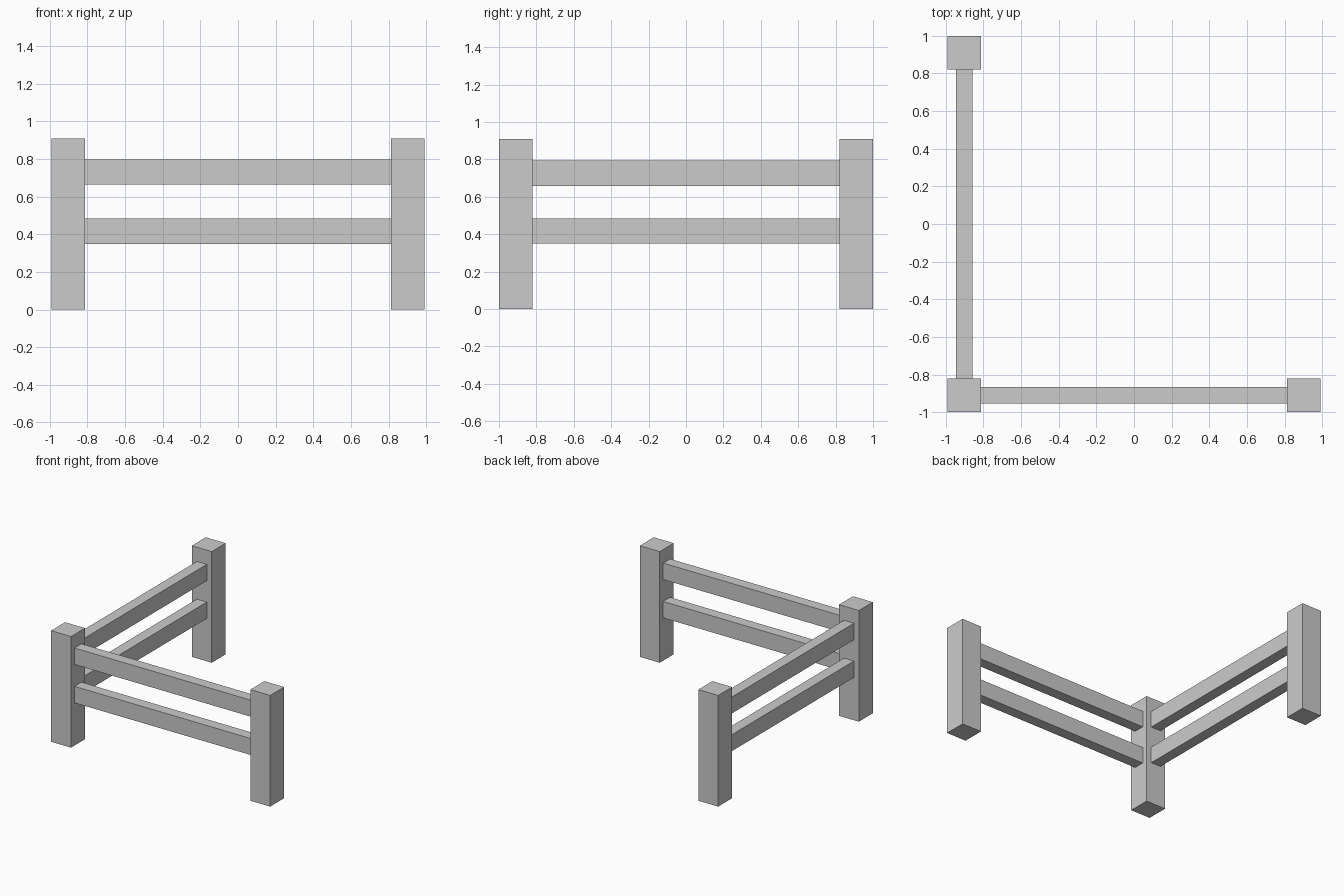
import bpy

cube = bpy.data.objects.get("Cube")
if cube:
    bpy.data.objects.remove(cube, do_unlink=True)

grey = bpy.data.materials.new("light_grey")
grey.use_nodes = True
colour = (0.6, 0.6, 0.6, 1)
grey.diffuse_color = colour
grey.node_tree.nodes["Principled BSDF"].inputs["Base Color"].default_value = colour


def box(name, centre, size):
    bpy.ops.mesh.primitive_cube_add(size=1, location=centre)
    obj = bpy.context.object
    obj.name = name
    obj.scale = size
    bpy.ops.object.transform_apply(location=False, rotation=False, scale=True)
    obj.data.materials.append(grey)
    return obj


post_width, post_height = 0.18, 0.91
rail_depth, rail_height = 0.09, 0.135
reach_x, reach_y = 0.902, 0.91
length_x = 2 * reach_x - post_width
length_y = 2 * reach_y - post_width

# Posts: one at the corner, one at the end of each fence run
posts = {
    "corner_post": (-reach_x, -reach_y),
    "front_end_post": (reach_x, -reach_y),
    "side_end_post": (-reach_x, reach_y),
}
for name, (x, y) in posts.items():
    box(name, (x, y, post_height / 2), (post_width, post_width, post_height))

# Two rails on each run, spanning between the posts
for level, front_z, side_z in (("lower", 0.417, 0.417), ("upper", 0.731, 0.726)):
    box(f"front_{level}_rail", (0, -reach_y, front_z), (length_x, rail_depth, rail_height))
    box(f"side_{level}_rail", (-reach_x, 0, side_z), (rail_depth, length_y, rail_height))
